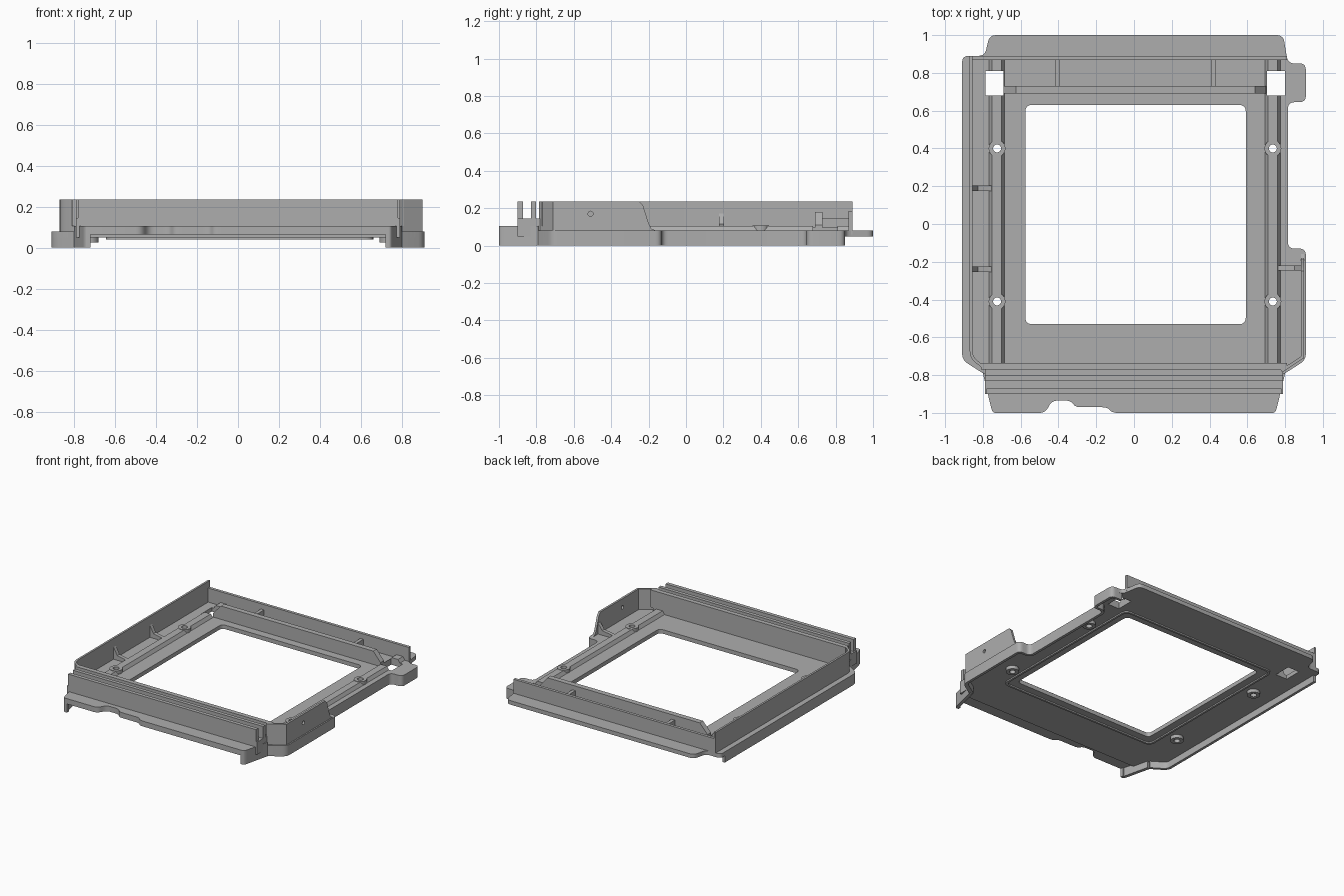
import bpy, bmesh, math
from mathutils import Vector, Matrix

if "Cube" in bpy.data.objects:
    bpy.data.objects.remove(bpy.data.objects["Cube"])

grey = bpy.data.materials.new("plain_grey")
grey.diffuse_color = (0.42, 0.42, 0.42, 1)
grey.use_nodes = True
grey.node_tree.nodes["Principled BSDF"].inputs["Base Color"].default_value = grey.diffuse_color


def make(name, bm):
    bmesh.ops.recalc_face_normals(bm, faces=bm.faces)
    me = bpy.data.meshes.new(name)
    bm.to_mesh(me)
    bm.free()
    me.materials.append(grey)
    ob = bpy.data.objects.new(name, me)
    bpy.context.collection.objects.link(ob)
    return ob


def prism(name, pts, a, b, axis='z'):
    """Extrude a 2D outline from a to b along the given axis."""
    place = {'z': lambda u, v, w: (u, v, w),
             'y': lambda u, v, w: (u, w, v),
             'x': lambda u, v, w: (w, u, v)}[axis]
    bm = bmesh.new()
    lo = [bm.verts.new(place(u, v, a)) for u, v in pts]
    hi = [bm.verts.new(place(u, v, b)) for u, v in pts]
    bm.faces.new(lo)
    bm.faces.new(hi)
    n = len(pts)
    for i in range(n):
        j = (i + 1) % n
        bm.faces.new((lo[i], lo[j], hi[j], hi[i]))
    return make(name, bm)


def rect(x0, x1, y0, y1):
    return [(x0, y0), (x1, y0), (x1, y1), (x0, y1)]


def box(name, x0, x1, y0, y1, z0, z1):
    return prism(name, rect(x0, x1, y0, y1), z0, z1)


def rounded(pts, r, closed=True, seg=5):
    """Round the corners of an outline with quadratic arcs."""
    out, n = [], len(pts)
    for i, p in enumerate(pts):
        if not closed and i in (0, n - 1):
            out.append(p)
            continue
        p = Vector(p)
        q, s = Vector(pts[i - 1]), Vector(pts[(i + 1) % n])
        a = p + (q - p).normalized() * min(r, (q - p).length * .45)
        b = p + (s - p).normalized() * min(r, (s - p).length * .45)
        for k in range(seg + 1):
            t = k / seg
            out.append(tuple(a * (1 - t) ** 2 + p * 2 * t * (1 - t) + b * t * t))
    return out


def strip(name, path, t, z0, z1):
    """Thin wall along a path, thickened to its left by t."""
    vs = [Vector(p) for p in path]
    inner = []
    for i, p in enumerate(vs):
        d1 = (p - vs[i - 1]).normalized() if i else (vs[1] - p).normalized()
        d2 = (vs[i + 1] - p).normalized() if i < len(vs) - 1 else d1
        d = (d1 + d2).normalized()
        k = max(.5, d.dot(d1))
        inner.append((p.x - d.y * t / k, p.y + d.x * t / k))
    return prism(name, list(path) + inner[::-1], z0, z1)


def cylinder(name, x, y, z0, z1, r, seg=24):
    pts = [(x + r * math.cos(2 * math.pi * i / seg),
            y + r * math.sin(2 * math.pi * i / seg)) for i in range(seg)]
    return prism(name, pts, z0, z1)


def cut(ob, cutters):
    for c in cutters:
        m = ob.modifiers.new("cut", 'BOOLEAN')
        m.operation, m.solver, m.object = 'DIFFERENCE', 'EXACT', c


# cutters: main opening, square corner holes, screw holes
opening = prism("opening_cutter", rounded(rect(-.575, .592, -.53, .63), .035), -.1, .3)
squares = [box("square_cutter", x, x + .095, .68, .81, -.1, .3) for x in (-.785, .705)]
spots = [(x, y) for x in (-.725, .735) for y in (-.41, .40)]
screws = [cylinder("screw_cutter", x, y, -.1, .3, .021) for x, y in spots]
pin = prism("pin_cutter", [(-.51 + .014 * math.cos(i * math.pi / 6),
                            .17 + .014 * math.sin(i * math.pi / 6)) for i in range(12)], .8, 1, 'x')
cutters = [opening, pin] + squares + screws

# base plate with side tabs
base_pts = rounded([(-.80, -.79), (.80, -.79), (.91, -.72), (.91, -.13), (.815, -.13),
                    (.815, .645), (.91, .645), (.91, .85), (.815, .85), (.79, 1.0),
                    (-.765, 1.0), (-.79, .89), (-.91, .89), (-.91, -.72)], .035)
floor = prism("base_plate", base_pts, .05, .08)
cut(floor, [opening] + squares + screws)

# hanging skirts on both sides
left_path = rounded([(-.80, -.79), (-.91, -.72), (-.91, .84)], .04, False)
right_path = rounded([(.80, -.79), (.91, -.72), (.91, -.13), (.815, -.13), (.815, .645),
                      (.91, .645), (.91, .85), (.82, .85)], .035, False)
strip("left_skirt", left_path, -.02, 0, .08)
strip("right_skirt", right_path, .02, 0, .08)

# notched front lip with drop-down ends
lip = [(-.80, -.79), (-.745, -1), (-.47, -1), (-.435, -.935), (-.335, -.935), (-.31, -.97),
       (-.14, -.97), (-.115, -1), (.745, -1), (.80, -.79)]
prism("front_lip", rounded(lip, .03), .065, .105)
for s, name in ((-1, "left_lip_end"), (1, "right_lip_end")):
    path = rounded([(s * .72, -1), (s * .75, -1), (s * .80, -.79)], .03, False)
    strip(name, path, .025 * s, 0, .105)

# front wall block carrying three long fins
box("front_block", -.79, .79, -.90, -.735, .05, .145)
for name, w, y0, y1 in (("front_fin", .78, -.90, -.872), ("middle_fin", .79, -.83, -.803),
                        ("rear_fin", .81, -.77, -.735)):
    box(name, -w, w, y0, y1, .105, .235)

# tall left wall and short right wall
strip("left_wall", rounded([(-.80, -.765), (-.87, -.71), (-.87, .89)], .04, False),
      -.015, .06, .235)
strip("right_corner_wall", [(.785, -.785), (.80, -.775), (.90, -.71), (.90, -.69)], .016, 0, .235)
rwall = prism("right_wall", [(-.70, .06), (-.70, .235), (-.25, .235), (-.23, .215),
                             (-.20, .12), (-.185, .09), (-.16, .08), (-.16, .06)], .884, .90, 'x')
cut(rwall, [pin])

# raised rails along both sides, with screw bosses
for name, c in (("left_rail", -.727), ("right_rail", .735)):
    ob = prism(name, [(c - .048, .07), (c - .026, .104), (c + .026, .104), (c + .048, .07)],
               -.74, .87, 'y')
    cut(ob, squares + screws)
for i, (x, y) in enumerate(spots):
    boss = cylinder("screw_boss", x, y, .025, .107, .045, 16)
    cut(boss, [screws[i]])

# gussets bracing the side walls
for y in (.19, -.24):
    prism("left_gusset", [(-.86, .07), (-.86, .18), (-.825, .115), (-.75, .1), (-.75, .07)],
          y - .014, y + .014, 'y')
prism("right_gusset", [(.89, .07), (.89, .17), (.85, .115), (.76, .1), (.76, .07)],
      -.247, -.22, 'y')

# rear channel: inner wall with sloped ends, outer wall, cross ribs
prism("rear_inner_wall", [(-.69, .07), (-.69, .11), (-.625, .18), (.64, .18), (.70, .11),
                          (.70, .07)], .69, .73, 'y')
box("rear_outer_wall", -.87, .81, .868, .89, .06, .185)
for x in (-.405, .42):
    box("channel_rib", x - .013, x + .013, .73, .87, .07, .145)

# thin rib framing the opening on the underside
rib = prism("underside_rib", rounded(rect(-.645, .66, -.60, .70), .05), .04, .052)
hole = prism("rib_cutter", rounded(rect(-.63, .645, -.585, .685), .045), -.1, .3)
cut(rib, [hole])
cutters.append(hole)

# hide helpers, smooth the rounded surfaces
for c in cutters:
    c.hide_render = True
    c.hide_set(True)
bpy.ops.object.select_all(action='DESELECT')
for ob in bpy.context.collection.objects:
    if ob not in cutters:
        ob.select_set(True)
        bpy.context.view_layer.objects.active = ob
bpy.ops.object.shade_smooth_by_angle(angle=math.radians(30))
